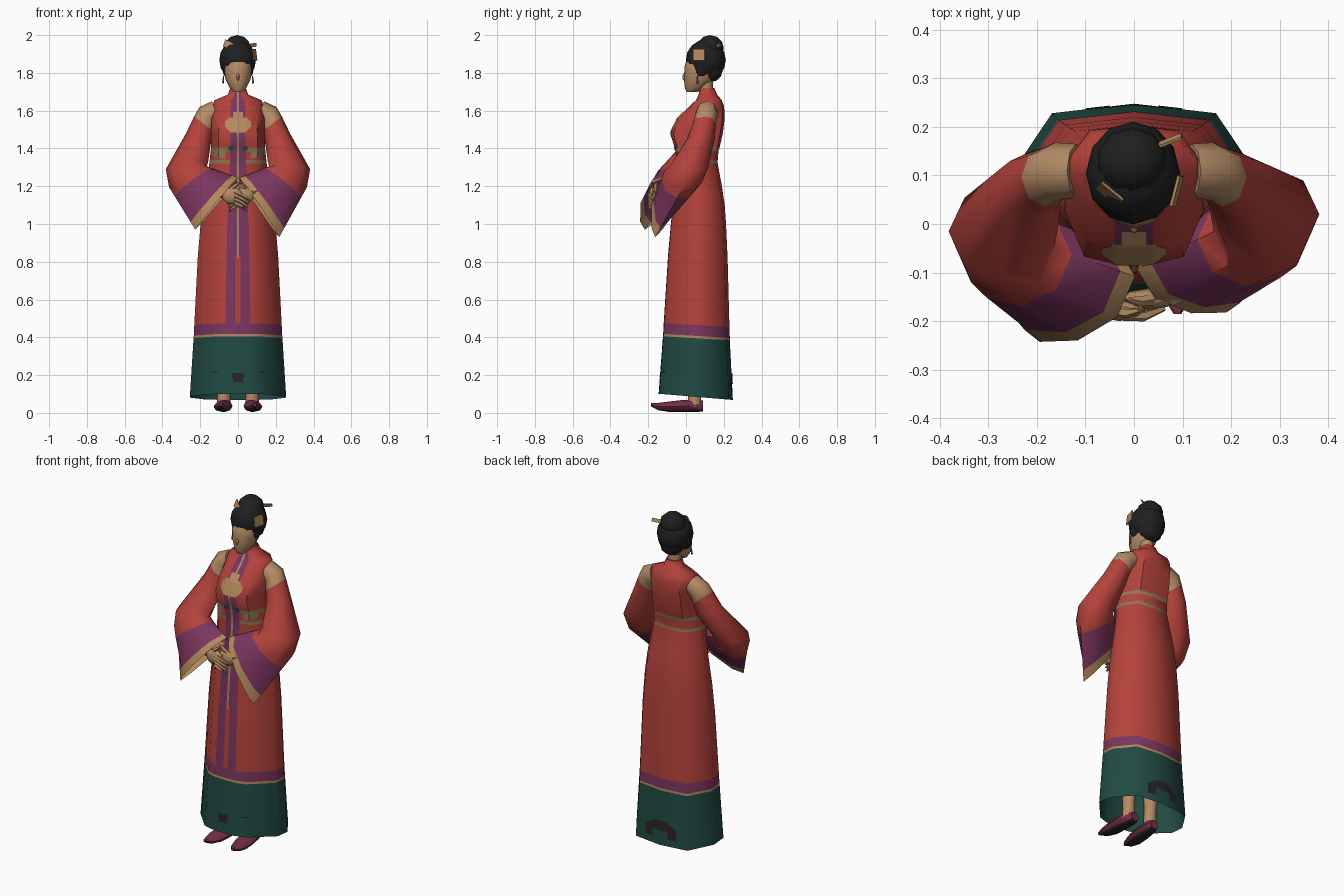
import bpy, bmesh, math
from mathutils import Vector as V
from mathutils.bvhtree import BVHTree

cube = bpy.data.objects.get("Cube")
if cube:
    bpy.data.objects.remove(cube)

COLOURS = {
    "red_silk": (0.46, 0.055, 0.044), "purple_silk": (0.20, 0.036, 0.115),
    "green_hem": (0.015, 0.068, 0.056), "skin": (0.46, 0.26, 0.13),
    "gold_trim": (0.45, 0.25, 0.11), "olive_belt": (0.28, 0.185, 0.095),
    "black_hair": (0.014, 0.014, 0.014), "plum_shoe": (0.18, 0.028, 0.065),
    "dark_motif": (0.02, 0.017, 0.018),
}
MATS = {}
for key, rgb in COLOURS.items():
    m = bpy.data.materials.new(key)
    m.use_nodes = True
    m.diffuse_color = (*rgb, 1)
    bsdf = m.node_tree.nodes["Principled BSDF"]
    bsdf.inputs["Base Color"].default_value = (*rgb, 1)
    bsdf.inputs["Roughness"].default_value = 0.9
    MATS[key] = m


def finish(name, bm, mats, angle=45, recalc=True):
    if recalc:
        bmesh.ops.recalc_face_normals(bm, faces=bm.faces)
    me = bpy.data.meshes.new(name)
    bm.to_mesh(me)
    bm.free()
    for k in mats:
        me.materials.append(MATS[k])
    ob = bpy.data.objects.new(name, me)
    bpy.context.collection.objects.link(ob)
    bpy.ops.object.select_all(action="DESELECT")
    ob.select_set(True)
    bpy.context.view_layer.objects.active = ob
    bpy.ops.object.shade_smooth_by_angle(angle=math.radians(angle))
    return ob


def loft(name, rings, mats, rule=None, caps=(True, True), angle=45):
    """Skin a list of point rings; rule(segment, side) picks the material."""
    bm = bmesh.new()
    rows = [[bm.verts.new(p) for p in r] for r in rings]
    n = len(rows[0])
    for i in range(len(rows) - 1):
        for j in range(n):
            k = (j + 1) % n
            f = bm.faces.new((rows[i][j], rows[i][k], rows[i + 1][k], rows[i + 1][j]))
            f.material_index = rule(i, j) if rule else 0
    for cap, row in zip(caps, (rows[0], rows[-1])):
        if cap:
            f = bm.faces.new(row)
            f.material_index = rule(0 if row is rows[0] else len(rows) - 2, 0) if rule else 0
    return finish(name, bm, mats, angle)


def oval(c, u, v, n=8, taper=0):
    """Ring around c; taper makes the side opposite u broader."""
    c, u, v = V(c), V(u), V(v)
    return [c + u * math.cos(a) + v * math.sin(a) * (1 - taper * math.cos(a))
            for a in (math.tau * k / n for k in range(n))]


def tube(name, path, radii, mat, n=6):
    pts = [V(p) for p in path]
    rings = []
    for i, p in enumerate(pts):
        d = (pts[min(i + 1, len(pts) - 1)] - pts[max(i - 1, 0)]).normalized()
        u = d.orthogonal().normalized()
        rings.append(oval(p, u * radii[i], d.cross(u) * radii[i], n))
    return loft(name, rings, [mat])


def ball(name, c, r, mat, seg=12, rows=8):
    bm = bmesh.new()
    bmesh.ops.create_uvsphere(bm, u_segments=seg, v_segments=rows, radius=1)
    for v in bm.verts:
        v.co = V(c) + V(a * b for a, b in zip(v.co, r))
    return finish(name, bm, [mat], 60)


def plate(name, c, u, v, mat):
    c, u, v = V(c), V(u), V(v)
    t = u.cross(v).normalized() * 0.003
    quad = [c - u - v, c + u - v, c + u + v, c - u + v]
    return loft(name, [[p - t for p in quad], [p + t for p in quad]], [mat], angle=20)


# Robe: height, half width, front y, back y
ROBE = [
    (.085, .260, -.145, .248), (.395, .240, -.122, .232), (.408, .239, -.121, .232),
    (.465, .236, -.118, .230), (.83, .217, -.095, .220), (1.0, .202, -.080, .212),
    (1.1, .188, -.070, .205), (1.2, .172, -.060, .190), (1.32, .155, -.050, .168),
    (1.338, .153, -.052, .168), (1.385, .148, -.056, .172), (1.405, .146, -.060, .178),
    (1.48, .146, -.084, .195), (1.56, .142, -.045, .205), (1.62, .140, .015, .202),
    (1.655, .128, .052, .190), (1.685, .055, .067, .165), (1.72, .042, .072, .150),
]


def robe_ring(z, w, yf, yb):
    mid, dep = (yf + yb) / 2, (yb - yf) / 2
    tilt = .09 * max(0, 1 - z / 1.2)
    corner = .52 if z < 1.25 else .7    # squarer across the bust than the skirt
    half = [(.06, -1), (.28, -.99), (corner, -.88), (.98, -.2), (.98, .25), (.65, .9), (0, 1)]
    section = half + [(-x, y) for x, y in reversed(half[:-1])]
    return [(x * w, mid + y * dep, z - tilt * (mid + y * dep - .05)) for x, y in section]


def robe_rule(i, j):
    z = ROBE[i][0]
    if z < .39:
        return 2
    if z < .4:
        return 3
    if z < .46:
        return 1
    if j in (0, 11):
        return 1
    if j == 12:
        return 0 if z < .8 else 1
    return 4 if z in (1.32, 1.385) else 0


robe = loft("robe", [robe_ring(*r) for r in ROBE],
            ["red_silk", "purple_silk", "green_hem", "gold_trim", "olive_belt"],
            robe_rule, (False, True), 50)
surface = BVHTree.FromPolygons([v.co for v in robe.data.vertices],
                               [p.vertices for p in robe.data.polygons])


def motif(name, mat, x, z, w, h, rule=lambda u, v: True, nx=20, nz=16, side=-1):
    """Thin appliqué laid on the front (side -1) or back (side 1) of the robe."""
    bm = bmesh.new()
    grid = {}
    for i in range(nx + 1):
        for k in range(nz + 1):
            px, pz = x + w * (2 * i / nx - 1), z + h * (2 * k / nz - 1)
            hit = surface.ray_cast(V((px, side, pz)), V((0, -side, 0)))[0]
            if hit:
                grid[i, k] = bm.verts.new(hit + V((0, side * .004, 0)))
    for i in range(nx):
        for k in range(nz):
            quad = [grid.get(q) for q in ((i, k), (i + 1, k), (i + 1, k + 1), (i, k + 1))]
            if all(quad) and rule((2 * i + 1) / nx - 1, (2 * k + 1) / nz - 1):
                bm.faces.new(quad if side < 0 else quad[::-1])
    bmesh.ops.delete(bm, geom=[v for v in bm.verts if not v.link_faces], context="VERTS")
    return finish(name, bm, [mat], recalc=False)


# Embroidery
motif("chest_cloud", "gold_trim", 0, 1.538, .068, .054,
      lambda u, v: abs(u) < (.35 + .65 * math.cos(1.5 * min(1, abs(v + .2))) if v < .5 else .4))
motif("front_seam", "gold_trim", 0, 1.26, .006, .44, nx=1, nz=50)
motif("belt_front", "olive_belt", 0, 1.375, .13, .032,
      lambda u, v: abs(u) > .5 and abs(v) < 1.25 - .6 * abs(u))
motif("hem_front_motif", "dark_motif", 0, .185, .032, .025, lambda u, v: abs(u) < .8 or v > 0)
motif("hem_back_motif", "dark_motif", 0, .16, .1, .05,
      lambda u, v: v < 1 - .8 * abs(u) ** 2 and (v > -.1 or abs(u) > .5), side=1)
for s in (1, -1):
    motif("belt_button", "green_hem", s * .037, 1.40, .014, .012, nx=4, nz=4)
    motif("hem_dash", "dark_motif", s * .125, .215, .016, .004, nx=4, nz=2)

# Sleeves: centre, side axis, front axis; the right forearm lies further forward
ARM = [
    ((.118, .11, 1.60), (.02, 0, .05), (0, -.055, 0)),
    ((.162, .108, 1.574), (.042, 0, .045), (0, -.06, 0)),
    ((.182, .097, 1.53), (.05, 0, .04), (0, -.062, 0)),
    ((.21, .078, 1.45), (.065, 0, .03), (0, -.073, 0)),
    ((.27, .02, 1.31), (.112, 0, -.02), (0, -.098, .01)),
    ((.265, -.015, 1.25), (.1, 0, -.055), (0, -.10, .03)),
]
CUFFS = {
    "left": (1, 0, ((.112, -.128, 1.087), (.106, -.035, -.157), (.006, -.056, .004))),
    "right": (-1, -.035, ((.112, -.163, 1.108), (.114, -.055, -.138), (.004, -.077, .004))),
}
for name, (s, forward, cuff) in CUFFS.items():
    rows = [[V(a) for a in r] for r in ARM]
    for r in rows[4:]:
        r[0].y += forward
    elbow, end = rows[-1], [V(a) for a in cuff]
    rows += [[a.lerp(b, t) for a, b in zip(elbow, end)] for t in (.22, .82, 1)]
    flip = V((s, 1, 1))
    loft(name + "_sleeve",
         [oval(*(a * flip for a in r), taper=.35 if i > 6 else 0) for i, r in enumerate(rows)],
         ["skin", "red_silk", "purple_silk", "gold_trim"],
         lambda i, j: 0 if i < 2 else 1 if i < 6 else 2 if i < 7 else 3, (True, False), 50)

    # Clasped hands
    y = -.155 if s > 0 else -.178
    tube(name + "_wrist", [(s * .16, y + .06, 1.19), (s * .07, y + .01, 1.16)], (.03, .028), "skin")
    ball(name + "_palm", (s * .03, y, 1.15), (.055, .022, .045), "skin", 8, 6)
    for k in range(4):
        z = 1.17 - k * .02
        tube(name + "_finger", [(s * .02, y - .01, z), (-s * .02, y - .012, z - .018),
                                (-s * (.062 - .006 * k), y + .004, z - .042)], (.012, .011, .006), "skin", 5)
    tube(name + "_thumb", [(s * .04, y, 1.18), (s * .012, y - .005, 1.205), (-s * .01, y, 1.22)],
         (.013, .011, .005), "skin", 5)

    # Legs and pointed slippers
    tube(name + "_leg", [(s * .075, .045, .03), (s * .075, .045, .12), (s * .08, .05, .35)],
         (.037, .034, .045), "skin", 8)
    SHOE = [(.09, .026, .008, .065), (.06, .040, .005, .072), (-.02, .048, .004, .068),
            (-.09, .048, .005, .060), (-.145, .032, .014, .053), (-.185, .008, .034, .052)]
    loft(name + "_slipper",
         [oval((s * (.075 - .08 * yy), yy, (lo + hi) / 2), (w, 0, 0), (0, 0, (hi - lo) / 2))
          for yy, w, lo, hi in SHOE], ["plum_shoe", "dark_motif"],
         lambda i, j: 1 if j in (5, 6) else 0)

# Neck, head and face
tube("neck", [(0, .108, 1.66), (0, .1, 1.8)], (.038, .04), "skin", 10)
HEAD = [(1.70, .024, .004, .06), (1.72, .044, -.006, .10), (1.765, .066, -.011, .15),
        (1.81, .076, -.009, .17), (1.845, .074, -.006, .17), (1.875, .06, .01, .17)]
loft("head", [oval((0, (f + b) / 2, z), (w, 0, 0), (0, (b - f) / 2, 0), 12)
              for z, w, f, b in HEAD], ["skin"])
ball("nose", (0, -.006, 1.778), (.009, .014, .02), "skin", 8, 6)

# Hair and bun
ball("hair_cap", (-.002, .105, 1.868), (.097, .106, .108), "black_hair")
ball("hair_bun", (-.004, .128, 1.932), (.074, .072, .068), "black_hair", 10, 6)
ball("hair_nape", (0, .135, 1.81), (.07, .058, .058), "black_hair", 10, 6)
for s in (1, -1):
    ball("side_lock", (s * .064, .08, 1.822), (.018, .035, .042), "black_hair", 8, 6)
    tube("earring", [(s * .076, .06, 1.785), (s * .08, .06, 1.745)], (.003, .006), "olive_belt", 5)

# Hair ornaments
plate("side_comb", (.088, .068, 1.896), (.008, .031, 0), (-.004, 0, .031), "gold_trim")
plate("front_comb", (-.05, .062, 1.948), (.022, -.018, -.01), (.006, .006, .018), "gold_trim")
plate("hair_pin", (.07, .17, 1.945), (.028, .011, .004), (0, -.004, .009), "gold_trim")
